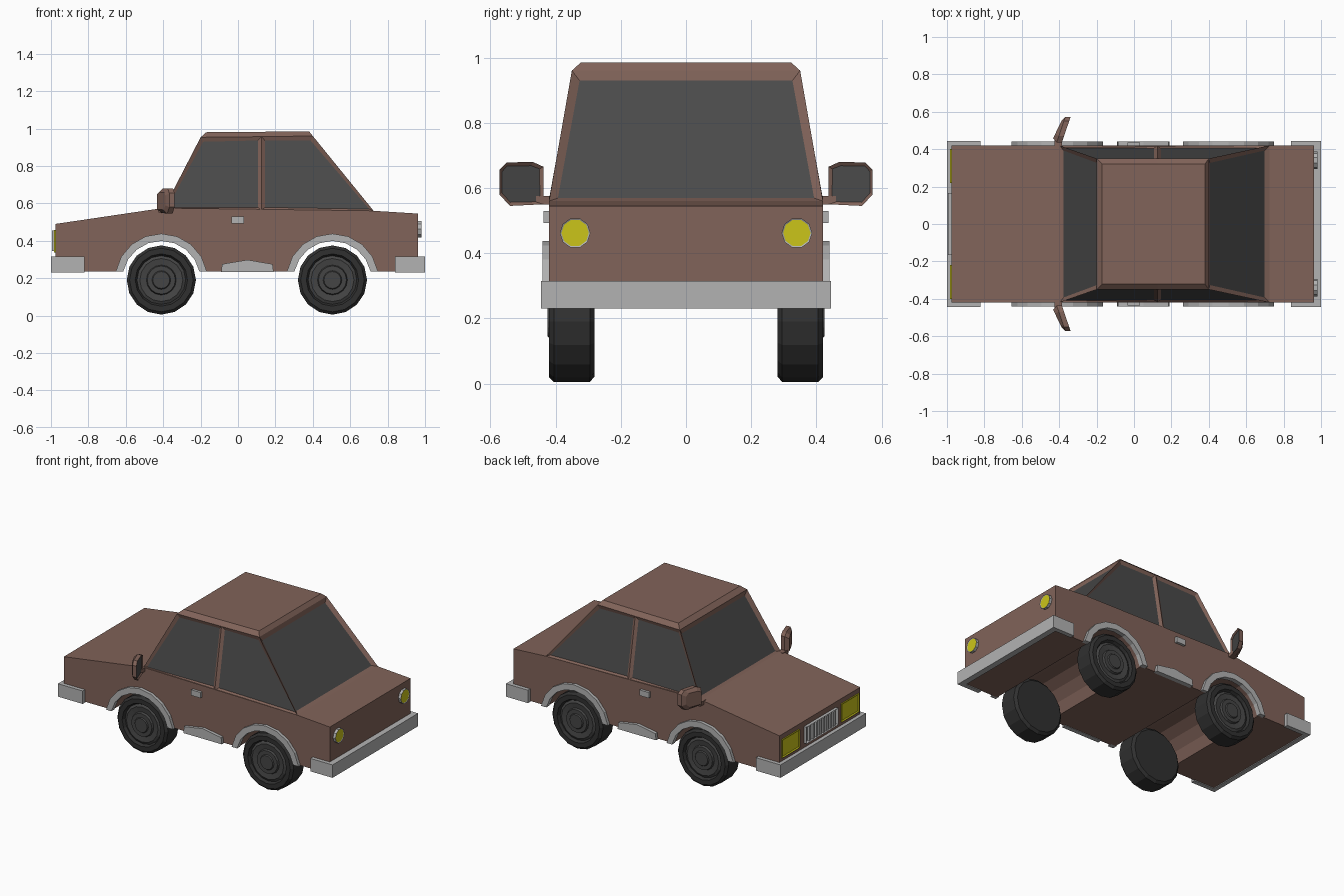
import bpy, bmesh
from math import sin, cos, asin, pi
from mathutils import Vector, Matrix

if "Cube" in bpy.data.objects:
    bpy.data.objects.remove(bpy.data.objects["Cube"])


def mat(name, r, g, b):
    m = bpy.data.materials.new(name)
    m.diffuse_color = (r, g, b, 1)
    m.use_nodes = True
    m.node_tree.nodes["Principled BSDF"].inputs["Base Color"].default_value = m.diffuse_color
    return m


BROWN = mat("brown_paint", 0.22, 0.125, 0.10)
GLASS = mat("dark_glass", 0.07, 0.07, 0.07)
TYRE = mat("tyre_rubber", 0.03, 0.03, 0.03)
RIM = mat("rim_grey", 0.06, 0.06, 0.06)
YELLOW = mat("yellow_lamp", 0.6, 0.56, 0.01)
GREY = mat("trim_grey", 0.45, 0.45, 0.45)


def finish(name, bm, mats, mirror=False):
    bmesh.ops.recalc_face_normals(bm, faces=bm.faces)
    me = bpy.data.meshes.new(name)
    bm.to_mesh(me)
    bm.free()
    for m in mats:
        me.materials.append(m)
    o = bpy.data.objects.new(name, me)
    bpy.context.collection.objects.link(o)
    if mirror:
        mod = o.modifiers.new("mirror", 'MIRROR')
        mod.use_axis = (False, True, False)
    return o


def bridge(bm, rings):
    """Closed solid through equal rings of points; returns the two caps."""
    vs = [[bm.verts.new(p) for p in r] for r in rings]
    n = len(vs[0])
    for a, b in zip(vs, vs[1:]):
        for i in range(n):
            j = (i + 1) % n
            bm.faces.new((a[i], a[j], b[j], b[i]))
    caps = bm.faces.new(vs[0][::-1]), bm.faces.new(vs[-1])
    bmesh.ops.recalc_face_normals(bm, faces=bm.faces)
    return caps


def prism(bm, pts, axis, a, b):
    place = {'x': lambda p, t: (t, p[0], p[1]),
             'y': lambda p, t: (p[0], t, p[1]),
             'z': lambda p, t: (p[0], p[1], t)}[axis]
    return bridge(bm, [[place(p, t) for p in pts] for t in (a, b)])


def box(bm, x0, x1, y0, y1, z0, z1):
    return prism(bm, [(y0, z0), (y1, z0), (y1, z1), (y0, z1)], 'x', x0, x1)


def recess(bm, faces, thick, depth, index):
    bmesh.ops.inset_individual(bm, faces=faces, thickness=thick, depth=-depth)
    for f in faces:
        f.material_index = index


WHEELS = (-0.41, 0.505)
AXLE, FLOOR = 0.19, 0.235


def arc(cx, r, n=9):
    """Arch points from left to right, ending at floor height."""
    s = asin((FLOOR - AXLE) / r)
    angles = [pi - s - (pi - 2 * s) * i / (n - 1) for i in range(n)]
    return [(cx + r * cos(t), AXLE + r * sin(t)) for t in angles]


# Lower body with wheel arches in its profile
bm = bmesh.new()
outline = [(-0.975, FLOOR)] + arc(WHEELS[0], 0.215) + arc(WHEELS[1], 0.215)
outline += [(0.963, FLOOR), (0.963, 0.545), (0.725, 0.56), (-0.40, 0.575), (-0.975, 0.49)]
prism(bm, outline, 'y', -0.42, 0.42)
finish("lower_body", bm, [BROWN])


# Cabin with recessed windows
def ring(x0, xp, x1, y, z0, z1):
    zp = (z0 + z1) / 2
    return [(x0, -y, z0), (xp, -y, zp), (x1, -y, z1), (x1, y, z1), (xp, y, zp), (x0, y, z0)]


bm = bmesh.new()
bridge(bm, [ring(-0.40, 0.125, 0.725, 0.42, 0.565, 0.56),
            ring(-0.20, 0.125, 0.40, 0.35, 0.953, 0.96),
            ring(-0.17, 0.125, 0.38, 0.322, 0.98, 0.985)])
walls = [f for f in bm.faces if 0.7 < f.calc_center_median().z < 0.85]
sides = [f for f in walls if abs(f.calc_center_median().y) > 0.2]
recess(bm, sides, 0.026, 0.012, 1)
recess(bm, [f for f in walls if f not in sides], 0.036, 0.015, 1)
finish("cabin", bm, [BROWN, GLASS])

# Wheels: lathe profile as (radius, y)
PROFILE = [(0, 0.28), (0.168, 0.28), (0.185, 0.295), (0.185, 0.405), (0.17, 0.42),
           (0.14, 0.42), (0.13, 0.402), (0.115, 0.41), (0.08, 0.405), (0.075, 0.418),
           (0.05, 0.418), (0.045, 0.425), (0, 0.425)]
for cx, label in zip(WHEELS, ("front", "rear")):
    bm = bmesh.new()
    vs = [bm.verts.new((cx + r, y, AXLE)) for r, y in PROFILE]
    es = [bm.edges.new(p) for p in zip(vs, vs[1:])]
    bmesh.ops.spin(bm, geom=vs + es, cent=(cx, 0, AXLE), axis=(0, 1, 0),
                   angle=2 * pi, steps=16)
    bmesh.ops.remove_doubles(bm, verts=bm.verts, dist=0.0005)
    for f in bm.faces:
        c = f.calc_center_median()
        if c.y > 0.38 and (c - Vector((cx, c.y, AXLE))).length < 0.128:
            f.material_index = 1
    finish(label + "_wheels", bm, [TYRE, RIM], True)

    # Arch trim
    bm = bmesh.new()
    prism(bm, arc(cx, 0.248) + arc(cx, 0.209)[::-1], 'y', 0.41, 0.44)
    finish(label + "_arch_trims", bm, [GREY], True)

# Side skirts and door handles
bm = bmesh.new()
prism(bm, [(-0.09, 0.232), (-0.085, 0.275), (0.05, 0.298), (0.185, 0.275), (0.19, 0.232)],
      'y', 0.41, 0.44)
finish("side_skirts", bm, [GREY], True)
bm = bmesh.new()
box(bm, -0.035, 0.033, 0.41, 0.437, 0.493, 0.53)
finish("door_handles", bm, [GREY], True)

# Wrap-around bumpers
for label, end, inner, tip in (("front", -1.0, -0.97, -0.82), ("rear", 1.0, 0.96, 0.84)):
    half = [(tip, 0.415), (tip, 0.445), (end, 0.445)]
    u = half + [(x, -y) for x, y in half[::-1]] + [(inner, -0.415), (inner, 0.415)]
    bm = bmesh.new()
    prism(bm, u, 'z', 0.23, 0.315)
    finish(label + "_bumper", bm, [GREY])

# Square headlights
bm = bmesh.new()
caps = box(bm, -0.983, -0.96, 0.22, 0.40, 0.338, 0.458)
recess(bm, [caps[0]], 0.01, 0.006, 0)
finish("headlights", bm, [YELLOW], True)

# Grille with vertical bars
bm = bmesh.new()
caps = box(bm, -0.995, -0.96, -0.165, 0.165, 0.345, 0.455)
recess(bm, [caps[0]], 0.012, 0.014, 0)
for i in range(8):
    y = -0.126 + 0.036 * i
    box(bm, -0.993, -0.975, y - 0.009, y + 0.009, 0.352, 0.448)
finish("grille", bm, [GREY])

# Round tail lights
bm = bmesh.new()
circle = [(0.34 + 0.047 * cos(pi * i / 5), 0.462 + 0.047 * sin(pi * i / 5)) for i in range(10)]
caps = prism(bm, circle, 'x', 0.95, 0.981)
recess(bm, [caps[1]], 0.005, 0.003, 1)
finish("tail_lights", bm, [GREY, YELLOW], True)

# Door mirrors: angled housing, recessed glass and short stalk
SHELL = [(0.437, 0.55), (0.54, 0.545), (0.572, 0.58), (0.572, 0.655),
         (0.55, 0.678), (0.47, 0.68), (0.437, 0.665)]


def housing(x, k):
    return [(x + 0.34 * (y - 0.505), 0.505 + k * (y - 0.505), 0.612 + k * (z - 0.612))
            for y, z in SHELL]


bm = bmesh.new()
caps = bridge(bm, [housing(-0.41, 0.7), housing(-0.39, 1), housing(-0.362, 1)])
recess(bm, [caps[1]], 0.012, 0.008, 1)
box(bm, -0.425, -0.385, 0.40, 0.46, 0.55, 0.575)
finish("door_mirrors", bm, [BROWN, GLASS], True)
